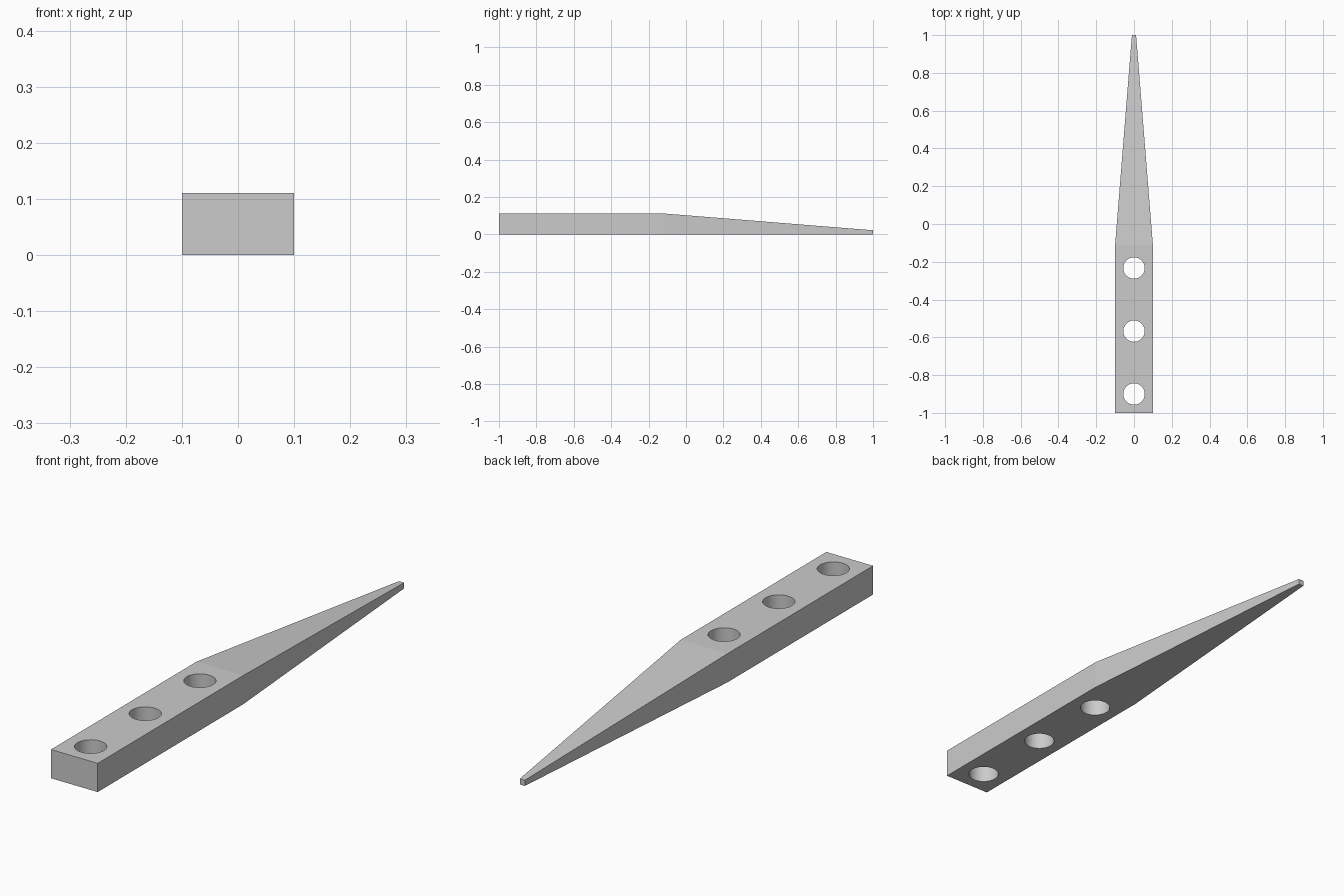
import bpy, bmesh, math

if "Cube" in bpy.data.objects:
    bpy.data.objects.remove(bpy.data.objects["Cube"])

steel = bpy.data.materials.new("light grey")
steel.diffuse_color = (0.6, 0.6, 0.6, 1)
steel.use_nodes = True
steel.node_tree.nodes["Principled BSDF"].inputs["Base Color"].default_value = steel.diffuse_color

# Bar body: rectangular sections (y, half width, height) lofted to a narrow tip
sections = [(-1.0, 0.1, 0.111), (-0.111, 0.1, 0.111), (1.0, 0.011, 0.022)]
bm = bmesh.new()
rings = [[bm.verts.new(p) for p in ((-w, y, 0), (w, y, 0), (w, y, h), (-w, y, h))]
         for y, w, h in sections]
for a, b in zip(rings, rings[1:]):
    for i in range(4):
        j = (i + 1) % 4
        bm.faces.new((a[i], a[j], b[j], b[i]))
bm.faces.new(rings[0])
bm.faces.new(rings[-1])
bmesh.ops.recalc_face_normals(bm, faces=bm.faces)
mesh = bpy.data.meshes.new("tapered_bar")
bm.to_mesh(mesh)
bm.free()
bar = bpy.data.objects.new("tapered_bar", mesh)
bpy.context.collection.objects.link(bar)
mesh.materials.append(steel)

# Three round through holes along the straight part
for n, y in enumerate((-0.9, -0.567, -0.233)):
    bpy.ops.mesh.primitive_cylinder_add(vertices=64, radius=0.0565, depth=0.4,
                                        location=(0, y, 0.05))
    cutter = bpy.context.object
    cutter.name = f"hole_cutter_{n + 1}"
    cutter.data.materials.append(steel)
    mod = bar.modifiers.new(f"hole_{n + 1}", 'BOOLEAN')
    mod.operation = 'DIFFERENCE'
    mod.solver = 'EXACT'
    mod.object = cutter
    bpy.ops.object.select_all(action='DESELECT')
    bpy.context.view_layer.objects.active = bar
    bar.select_set(True)
    bpy.ops.object.modifier_apply(modifier=mod.name)
    bpy.data.objects.remove(cutter)

# Smooth hole walls, crisp edges
bpy.ops.object.shade_smooth_by_angle(angle=math.radians(20))
for p in bar.data.polygons:
    if len(p.vertices) > 4 or abs(p.normal.z) > 0.5:
        p.use_smooth = False
# Keep the shallow bend between straight and tapered sides crisp
for e in bar.data.edges:
    ys = [bar.data.vertices[v].co.y for v in e.vertices]
    if all(abs(y + 0.111) < 1e-3 for y in ys):
        e.use_edge_sharp = True
